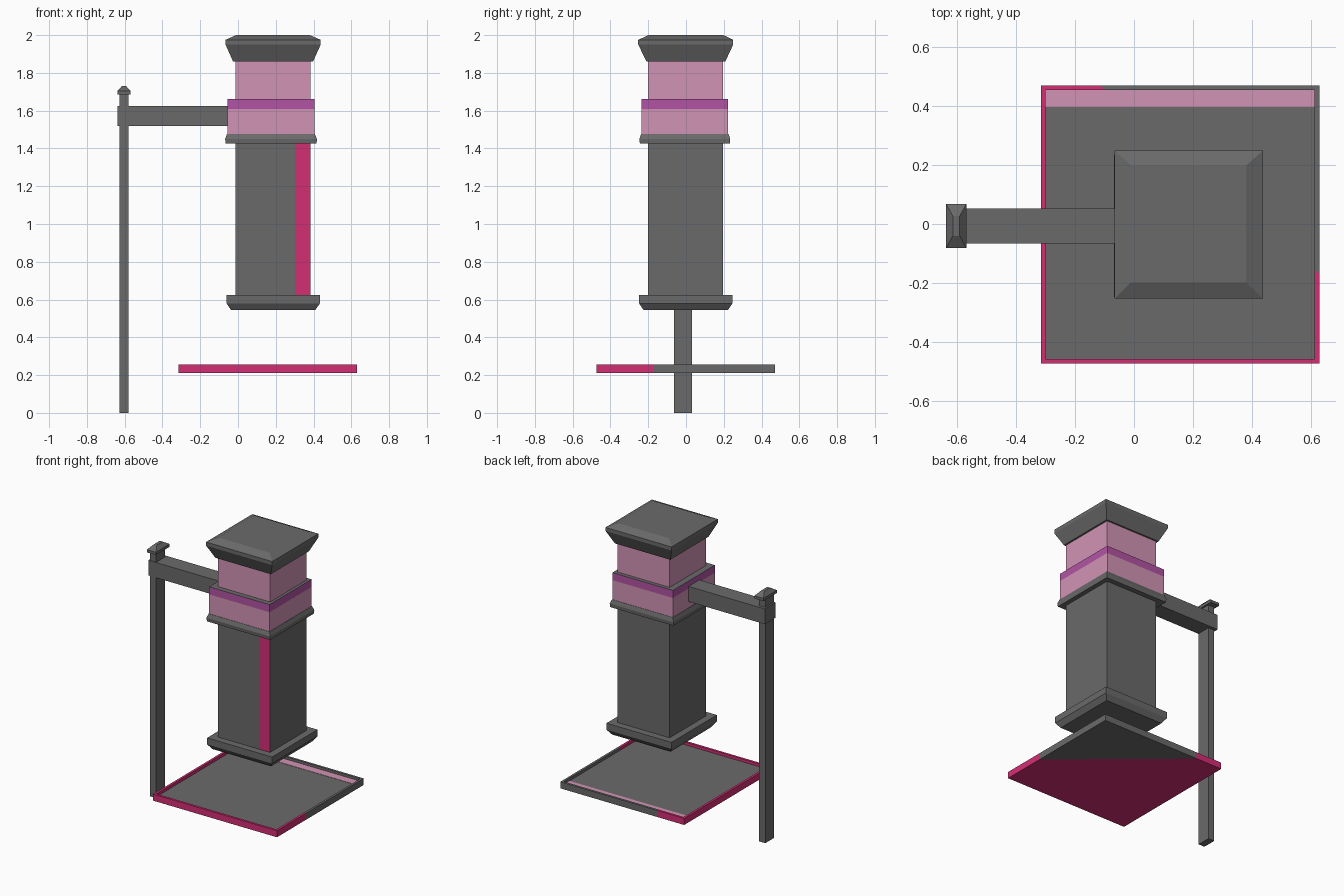
import bpy, bmesh
from mathutils import Vector

if "Cube" in bpy.data.objects:
    bpy.data.objects.remove(bpy.data.objects["Cube"])


def material(name, rgb):
    m = bpy.data.materials.new(name)
    lin = [((c / 255 + 0.055) / 1.055) ** 2.4 for c in rgb]
    m.diffuse_color = (*lin, 1)
    m.use_nodes = True
    m.node_tree.nodes["Principled BSDF"].inputs["Base Color"].default_value = m.diffuse_color
    return m


gray = material("dark gray", (106, 106, 106))
magenta = material("magenta", (212, 46, 116))
pale = material("pale pink", (210, 148, 181))
purple = material("purple", (178, 84, 163))


def finish(name, bm, mats):
    bmesh.ops.recalc_face_normals(bm, faces=bm.faces)
    me = bpy.data.meshes.new(name)
    bm.to_mesh(me)
    bm.free()
    for m in mats:
        me.materials.append(m)
    ob = bpy.data.objects.new(name, me)
    bpy.context.collection.objects.link(ob)
    return ob


def stack(rings):
    """Closed solid from rectangular rings (x0, x1, y0, y1, z)."""
    bm = bmesh.new()
    loops = []
    for x0, x1, y0, y1, z in rings:
        loops.append([bm.verts.new((x, y, z)) for x, y in
                      ((x0, y0), (x1, y0), (x1, y1), (x0, y1))])
    for a, b in zip(loops, loops[1:]):
        for i in range(4):
            j = (i + 1) % 4
            bm.faces.new((a[i], a[j], b[j], b[i]))
    bm.faces.new(loops[0][::-1])
    bm.faces.new(loops[-1])
    return bm


def solid(name, rings, mat):
    return finish(name, stack(rings), [mat])


def box(name, x0, x1, y0, y1, z0, z1, mat):
    return solid(name, [(x0, x1, y0, y1, z0), (x0, x1, y0, y1, z1)], mat)


# side post, arm and finial
box("post", -0.627, -0.58, -0.063, 0.032, 0, 1.69, gray)
box("arm", -0.638, -0.03, -0.066, 0.052, 1.52, 1.625, gray)
solid("post_finial", [(-0.638, -0.569, -0.081, 0.068, 1.685),
                      (-0.638, -0.569, -0.081, 0.068, 1.704),
                      (-0.615, -0.592, -0.04, 0.027, 1.73)], gray)

# square lantern body with a magenta stripe at the right of its front
bm = stack([(-0.013, 0.385, -0.2, 0.197, 0.6), (-0.013, 0.385, -0.2, 0.197, 1.44)])
bmesh.ops.bisect_plane(bm, geom=bm.verts[:] + bm.edges[:] + bm.faces[:],
                       plane_co=(0.302, 0, 0), plane_no=(1, 0, 0))
bmesh.ops.recalc_face_normals(bm, faces=bm.faces)
for f in bm.faces:
    if f.normal.y < -0.9 and f.calc_center_median().x > 0.302:
        f.material_index = 1
finish("body", bm, [gray, magenta])

# foot and collar flanges
solid("foot_flange", [(-0.037, 0.409, -0.225, 0.222, 0.545),
                      (-0.061, 0.434, -0.249, 0.246, 0.58),
                      (-0.061, 0.434, -0.249, 0.246, 0.625)], gray)
solid("collar_flange", [(-0.066, 0.416, -0.244, 0.232, 1.425),
                        (-0.068, 0.418, -0.247, 0.234, 1.45),
                        (-0.058, 0.407, -0.237, 0.225, 1.477)], gray)

# pink collar with purple top band, gray ledge
bm = stack([(-0.056, 0.405, -0.235, 0.223, z) for z in (1.47, 1.61, 1.662)])
bmesh.ops.recalc_face_normals(bm, faces=bm.faces)
for f in bm.faces:
    if f.normal.z > 0.9:
        f.material_index = 2
    elif f.calc_center_median().z > 1.61:
        f.material_index = 1
finish("collar", bm, [pale, purple, gray])
box("neck", -0.013, 0.385, -0.2, 0.197, 1.65, 1.87, pale)

# flared cap
solid("cap", [(-0.026, 0.397, -0.209, 0.208, 1.86),
              (-0.066, 0.438, -0.253, 0.25, 1.95),
              (-0.066, 0.438, -0.253, 0.25, 1.975),
              (-0.01, 0.38, -0.198, 0.198, 2.0)], gray)

# tray: recessed floor, split diagonally into magenta and gray
floor_z, co, no = 0.236, Vector((-0.115, 0.47, 0)), Vector((0.64, 0.745, 0))
x0, x1, y0, y1, t = -0.316, 0.629, -0.474, 0.471, 0.016
inner = (x0 + t, x1 - t, y0 + t, y1 - t)
bm = stack([(x0, x1, y0, y1, 0.21), (x0, x1, y0, y1, 0.255),
            (*inner, 0.255), (*inner, floor_z)])
bmesh.ops.bisect_plane(bm, geom=bm.verts[:] + bm.edges[:] + bm.faces[:],
                       plane_co=co, plane_no=no)
for f in bm.faces:
    on_floor = all(abs(v.co.z - floor_z) < 1e-4 for v in f.verts)
    if not on_floor and (f.calc_center_median() - co).dot(no) < 0:
        f.material_index = 1
finish("tray", bm, [gray, magenta])
box("tray_strip", x0 + t, x1 - t, 0.397, y1 - t, floor_z - 0.003, floor_z + 0.002, pale)
